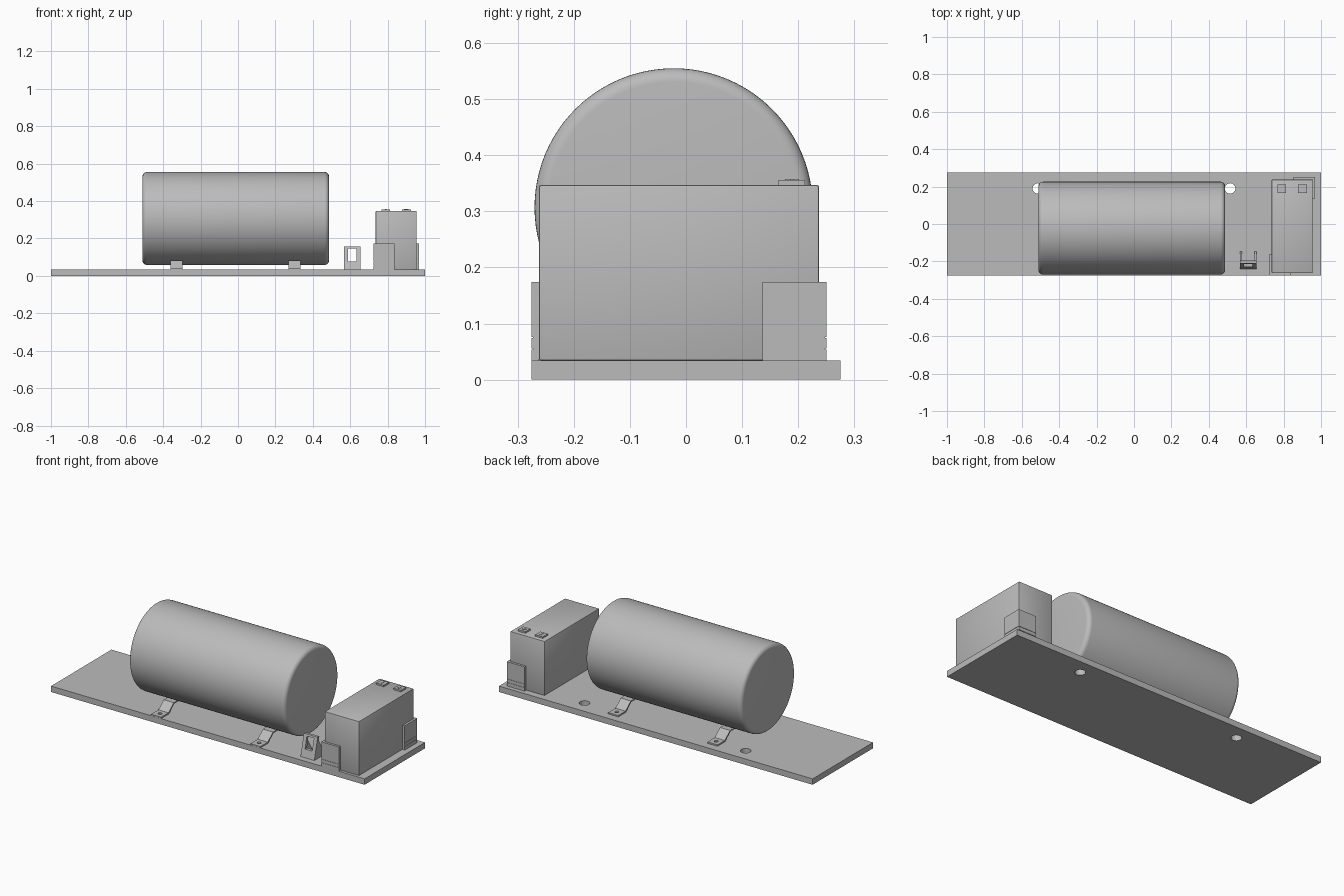
import bpy, bmesh, math
from mathutils import Vector, Matrix

cube = bpy.data.objects.get("Cube")
if cube:
    bpy.data.objects.remove(cube, do_unlink=True)

grey = bpy.data.materials.new("light_grey")
grey.use_nodes = True
GREY = (0.5, 0.5, 0.5, 1)
grey.diffuse_color = GREY
grey.node_tree.nodes["Principled BSDF"].inputs["Base Color"].default_value = GREY


def finish(name, bm):
    bmesh.ops.recalc_face_normals(bm, faces=bm.faces)
    me = bpy.data.meshes.new(name)
    bm.to_mesh(me)
    bm.free()
    me.materials.append(grey)
    ob = bpy.data.objects.new(name, me)
    bpy.context.collection.objects.link(ob)
    return ob


def box(name, x, y, z, bevel=0):
    bm = bmesh.new()
    bmesh.ops.create_cube(bm, size=1)
    for v in bm.verts:
        v.co = [a[0] + (c + 0.5) * (a[1] - a[0]) for a, c in zip((x, y, z), v.co)]
    if bevel:
        bmesh.ops.bevel(bm, geom=bm.edges[:], offset=bevel, segments=2,
                        affect='EDGES', profile=0.5)
    return finish(name, bm)


def prism(name, profile, x0, x1):
    """Extrude a (y, z) outline from x0 to x1."""
    bm = bmesh.new()
    face = bm.faces.new([bm.verts.new((x0, y, z)) for y, z in profile])
    ext = bmesh.ops.extrude_face_region(bm, geom=[face])
    moved = [g for g in ext["geom"] if isinstance(g, bmesh.types.BMVert)]
    bmesh.ops.translate(bm, verts=moved, vec=(x1 - x0, 0, 0))
    return finish(name, bm)


def cylinder(name, radius, length, centre, axis='Z', sides=32, bevel=0):
    bm = bmesh.new()
    bmesh.ops.create_cone(bm, cap_ends=True, segments=sides, radius1=radius,
                          radius2=radius, depth=length)
    if bevel:
        rims = [e for e in bm.edges if abs(e.verts[0].co.z - e.verts[1].co.z) < 1e-5]
        bmesh.ops.bevel(bm, geom=rims, offset=bevel, segments=6,
                        affect='EDGES', profile=0.5)
    turn = Matrix.Rotation(math.pi / 2, 4, 'Y') if axis == 'X' else Matrix()
    bm.transform(Matrix.Translation(centre) @ turn)
    return finish(name, bm)


def cut(ob, cutter):
    """Cut one part with another, then discard the cutter."""
    mod = ob.modifiers.new("cut", 'BOOLEAN')
    mod.operation, mod.object, mod.solver = 'DIFFERENCE', cutter, 'EXACT'
    bpy.context.view_layer.update()
    deps = bpy.context.evaluated_depsgraph_get()
    mesh = bpy.data.meshes.new_from_object(ob.evaluated_get(deps))
    ob.modifiers.clear()
    ob.data = mesh
    bpy.data.objects.remove(cutter, do_unlink=True)


def smooth(ob):
    bpy.ops.object.select_all(action='DESELECT')
    ob.select_set(True)
    bpy.context.view_layer.objects.active = ob
    bpy.ops.object.shade_smooth_by_angle(angle=math.radians(35))


TOP = 0.034  # upper surface of the base plate

# Base plate with two through holes
base = box("base_plate", (-1, 1), (-0.275, 0.275), (0, TOP))
for x in (-0.514, 0.514):
    cut(base, cylinder("hole_cutter", 0.028, 0.2, (x, 0.19, 0)))
smooth(base)

# Tank lying along x
TANK_Y = -0.022
tank = cylinder("tank", 0.248, 0.998, (-0.012, TANK_Y, 0.307), 'X', 96, 0.024)
smooth(tank)

# Bent strap feet under the tank, each with a bolt hole
for side in (-1, 1):
    outline = [(0.252, TOP), (0.252, TOP + 0.008), (0.186, TOP + 0.008),
               (0.138, 0.082), (0.08, 0.082), (0.08, 0.074),
               (0.134, 0.074), (0.182, TOP)]
    for x in (-0.33, 0.303):
        foot = prism("tank_foot", [(TANK_Y + side * y, z) for y, z in outline],
                     x - 0.032, x + 0.032)
        cut(foot, cylinder("hole_cutter", 0.011, 0.1,
                           (x, TANK_Y + side * 0.218, TOP), sides=20))

# Leaning window bracket with side gussets
plate = prism("window_bracket", [(-0.24, TOP), (-0.22, TOP),
                                 (-0.195, 0.157), (-0.21, 0.157)], 0.567, 0.655)
cut(plate, box("window_cutter", (0.588, 0.633), (-0.4, 0), (0.078, 0.146)))
for x in (0.567, 0.645):
    prism("bracket_gusset", [(-0.222, TOP), (-0.147, TOP), (-0.147, TOP + 0.01),
                             (-0.2, 0.135)], x, x + 0.01)

# Battery case
battery = box("battery_case", (0.736, 0.955), (-0.262, 0.237), (TOP, 0.347), 0.004)
smooth(battery)

# Terminals with raised polarity marks
for x in (0.79, 0.9):
    box("terminal", (x - 0.024, x + 0.024), (0.165, 0.212), (0.346, 0.356))
    box("polarity_bar", (x - 0.003, x + 0.003), (0.176, 0.201), (0.355, 0.358))
box("polarity_cross_bar", (0.888, 0.912), (0.1855, 0.1915), (0.355, 0.358))

# Corner brackets at two opposite corners, with grooves near the foot
for cx, cy, dx, dy in ((0.724, -0.275, 1, 1), (0.968, 0.25, -1, -1)):
    for z0, z1, inset in ((TOP, 0.054, 0), (0.054, 0.056, 0.002), (0.056, 0.074, 0),
                          (0.074, 0.076, 0.002), (0.076, 0.174, 0)):
        def span(c, d, length):
            return sorted((c + d * inset, c + d * length))
        box("corner_bracket_long", span(cx, dx, 0.114), span(cy, dy, 0.013), (z0, z1))
        box("corner_bracket_side", span(cx, dx, 0.013), span(cy, dy, 0.114), (z0, z1))
